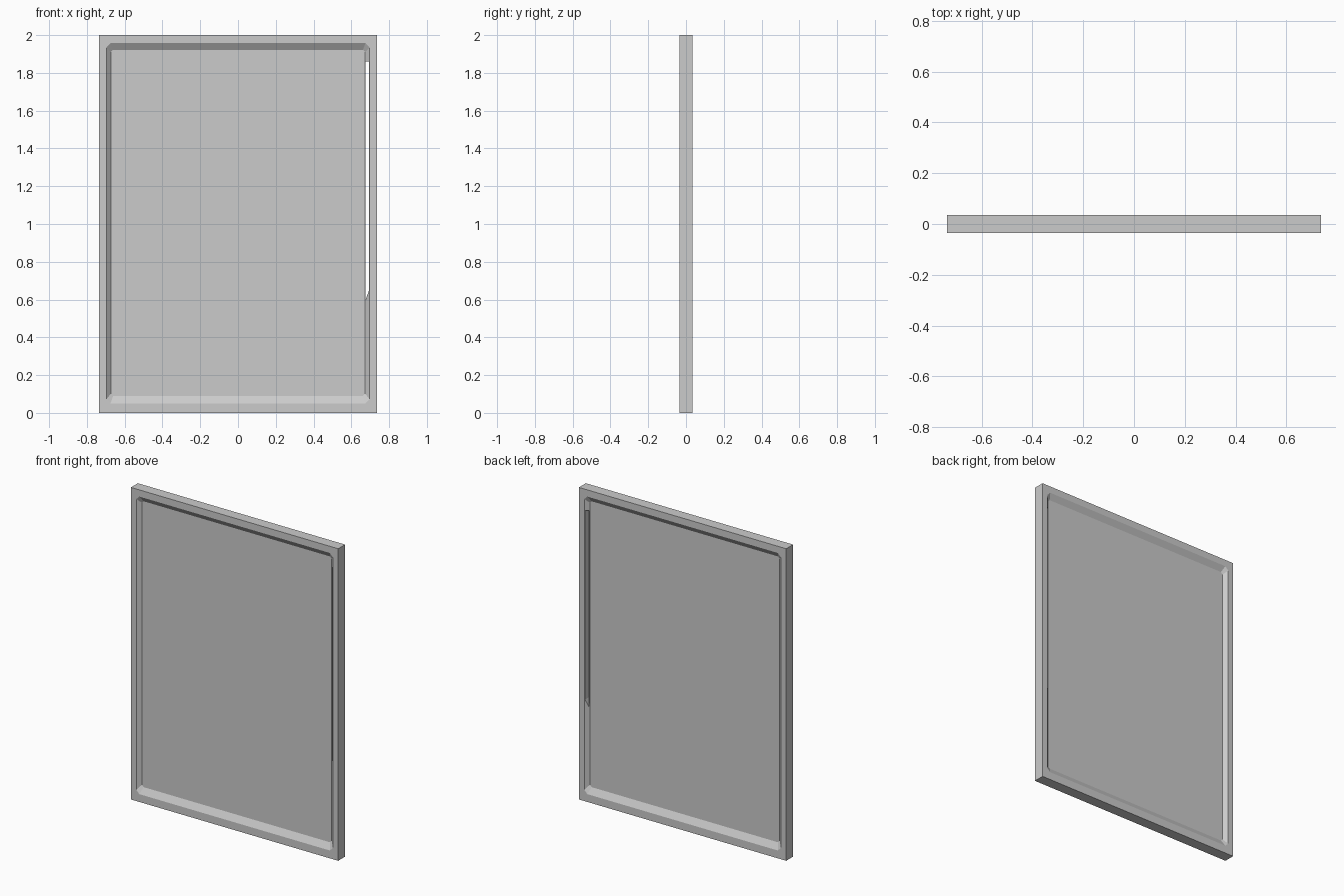
import bpy, bmesh

if "Cube" in bpy.data.objects:
    bpy.data.objects.remove(bpy.data.objects["Cube"])

W, H, T = 0.735, 2.0, 0.035      # half width, height, half thickness
PANEL_Y = 0.012                  # half thickness of the recessed panel


def chamfered_loop(bm, x, z0, z1, c, y):
    """Rectangle with clipped corners, two points per corner."""
    pts = [(-x, z0 + c), (-x + c, z0), (x - c, z0), (x, z0 + c),
           (x, z1 - c), (x - c, z1), (-x + c, z1), (-x, z1 - c)]
    return [bm.verts.new((px, y, pz)) for px, pz in pts]


def build_side(bm, s):
    """One face of the board: flat rim, sloped border, recessed panel."""
    rim = [bm.verts.new((x, s * T, z))
           for x, z in ((-W, 0), (W, 0), (W, H), (-W, H))]
    lip = chamfered_loop(bm, 0.697, 0.05, 1.957, 0.022, s * T)
    inner = chamfered_loop(bm, 0.673, 0.09, 1.922, 0.012, s * PANEL_Y)
    for i in range(4):
        j = (i + 1) % 4
        a, b, c = lip[2 * i], lip[2 * i + 1], lip[2 * j]
        bm.faces.new((rim[i], a, b))
        bm.faces.new((rim[i], rim[j], c, b))
    for i in range(8):
        j = (i + 1) % 8
        bm.faces.new((lip[i], lip[j], inner[j], inner[i]))
    bm.faces.new(inner)
    return rim


def make_object(name, bm):
    bmesh.ops.recalc_face_normals(bm, faces=bm.faces)
    me = bpy.data.meshes.new(name)
    bm.to_mesh(me)
    bm.free()
    ob = bpy.data.objects.new(name, me)
    bpy.context.collection.objects.link(ob)
    return ob


# Framed board with matching front and back
bm = bmesh.new()
front, back = build_side(bm, -1), build_side(bm, 1)
for i in range(4):
    j = (i + 1) % 4
    bm.faces.new((front[i], front[j], back[j], back[i]))
board = make_object("framed_panel", bm)

# Narrow through slot along the right border, with a slanted lower end
bm = bmesh.new()
face = bm.faces.new([bm.verts.new((x, -0.1, z)) for x, z in
                     ((0.676, 0.60), (0.694, 0.65), (0.694, 1.86), (0.676, 1.86))])
ext = bmesh.ops.extrude_face_region(bm, geom=[face], use_keep_orig=True)
moved = [v for v in ext["geom"] if isinstance(v, bmesh.types.BMVert)]
bmesh.ops.translate(bm, verts=moved, vec=(0, 0.2, 0))
cutter = make_object("slot_cutter", bm)
cutter.hide_render = True

cut = board.modifiers.new("slot", 'BOOLEAN')
cut.operation = 'DIFFERENCE'
cut.solver = 'EXACT'
cut.object = cutter

# Bake the slot and remove the helper
deps = bpy.context.evaluated_depsgraph_get()
board_mesh = bpy.data.meshes.new_from_object(board.evaluated_get(deps))
board.modifiers.clear()
board.data = board_mesh
bpy.data.objects.remove(cutter)
